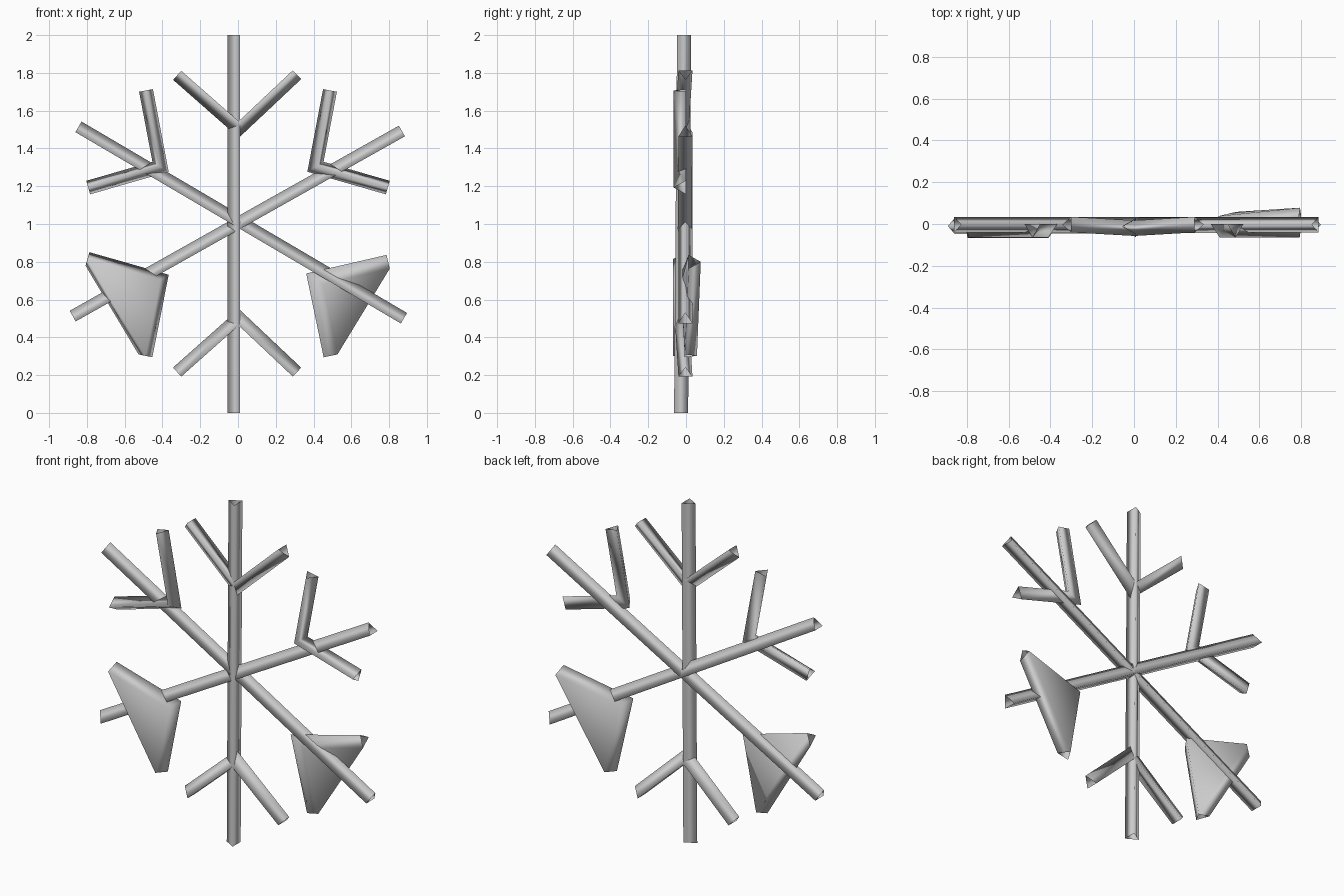
import bpy, bmesh, math
from mathutils import Vector

if "Cube" in bpy.data.objects:
    bpy.data.objects.remove(bpy.data.objects["Cube"])

frost = bpy.data.materials.new("frost_grey")
frost.diffuse_color = (0.6, 0.6, 0.6, 1)
frost.use_nodes = True
frost.node_tree.nodes["Principled BSDF"].inputs["Base Color"].default_value = frost.diffuse_color
R = 0.043


def rings_along(path, roll):
    """Mitred three-sided rings along a path of (x, y, z) points."""
    pts = [Vector(p) for p in path]
    dirs = []
    for a, b in zip(pts, pts[1:]):
        dirs.append(Vector((b.x - a.x, 0, b.z - a.z)).normalized())
    normals = [Vector((-d.z, 0, d.x)) for d in dirs]
    rings = []
    for i, p in enumerate(pts):
        n0, n1 = normals[max(i - 1, 0)], normals[min(i, len(dirs) - 1)]
        side = (n0 + n1).normalized()
        side /= max(side.dot(n0), 0.5)
        ring = []
        for k in range(3):
            a = math.radians(roll + 120 * k)
            ring.append(p + side * R * math.cos(a) + Vector((0, R * math.sin(a), 0)))
        rings.append(ring)
    return rings


def finish(name, bm):
    bmesh.ops.recalc_face_normals(bm, faces=bm.faces)
    me = bpy.data.meshes.new(name)
    bm.to_mesh(me)
    bm.free()
    me.materials.append(frost)
    me.shade_smooth()
    ob = bpy.data.objects.new(name, me)
    bpy.context.collection.objects.link(ob)


def strut(name, path, roll=0):
    """Open-ended triangular tube."""
    bm = bmesh.new()
    rings = [[bm.verts.new(v) for v in r] for r in rings_along(path, roll)]
    for a, b in zip(rings, rings[1:]):
        for k in range(3):
            j = (k + 1) % 3
            bm.faces.new((a[k], a[j], b[j], b[k]))
    finish(name, bm)


def web(name, path, roll):
    """Webbed fork: skin stretched over the fork, open at the two tips."""
    bm = bmesh.new()
    rings = [[bm.verts.new(v) for v in r] for r in rings_along(path, roll)]
    bmesh.ops.convex_hull(bm, input=bm.verts[:])
    tips = [set(rings[0]), set(rings[-1])]
    ends = [f for f in bm.faces if set(f.verts) in tips]
    bmesh.ops.delete(bm, geom=ends, context='FACES_ONLY')
    loose = [v for v in bm.verts if not v.link_faces]
    bmesh.ops.delete(bm, geom=loose, context='VERTS')
    finish(name, bm)


# three long arms through the centre
strut("vertical_arm", [(-0.012, -0.026, 0), (-0.012, -0.01, 2)])
strut("falling_arm", [(-0.85, -0.003, 1.505), (0.873, -0.003, 0.492)])
strut("rising_arm", [(-0.87, -0.01, 0.503), (0.873, -0.003, 1.483)])

# forks at the top and bottom
strut("top_fork", [(-0.315, -0.003, 1.795), (0.004, -0.02, 1.515), (0.305, -0.003, 1.798)], 180)
strut("bottom_fork", [(-0.315, -0.003, 0.208), (0.004, -0.02, 0.492), (0.305, -0.003, 0.208)], 0)

# upper side forks
for s, side in ((-1, "left"), (1, "right")):
    strut("upper_fork_" + side, [(s * 0.487, -0.022, 1.707), (s * 0.41, -0.022, 1.303),
                                 (s * 0.793, -0.022, 1.193)], -90)

# lower side forks, filled in as webs
web("lower_web_left", [(-0.797, -0.025, 0.815), (-0.41, -0.025, 0.705),
                       (-0.49, -0.025, 0.302)], -90)
web("lower_web_right", [(0.795, 0.035, 0.80), (0.405, -0.005, 0.71),
                        (0.49, 0.015, 0.302)], 90)
